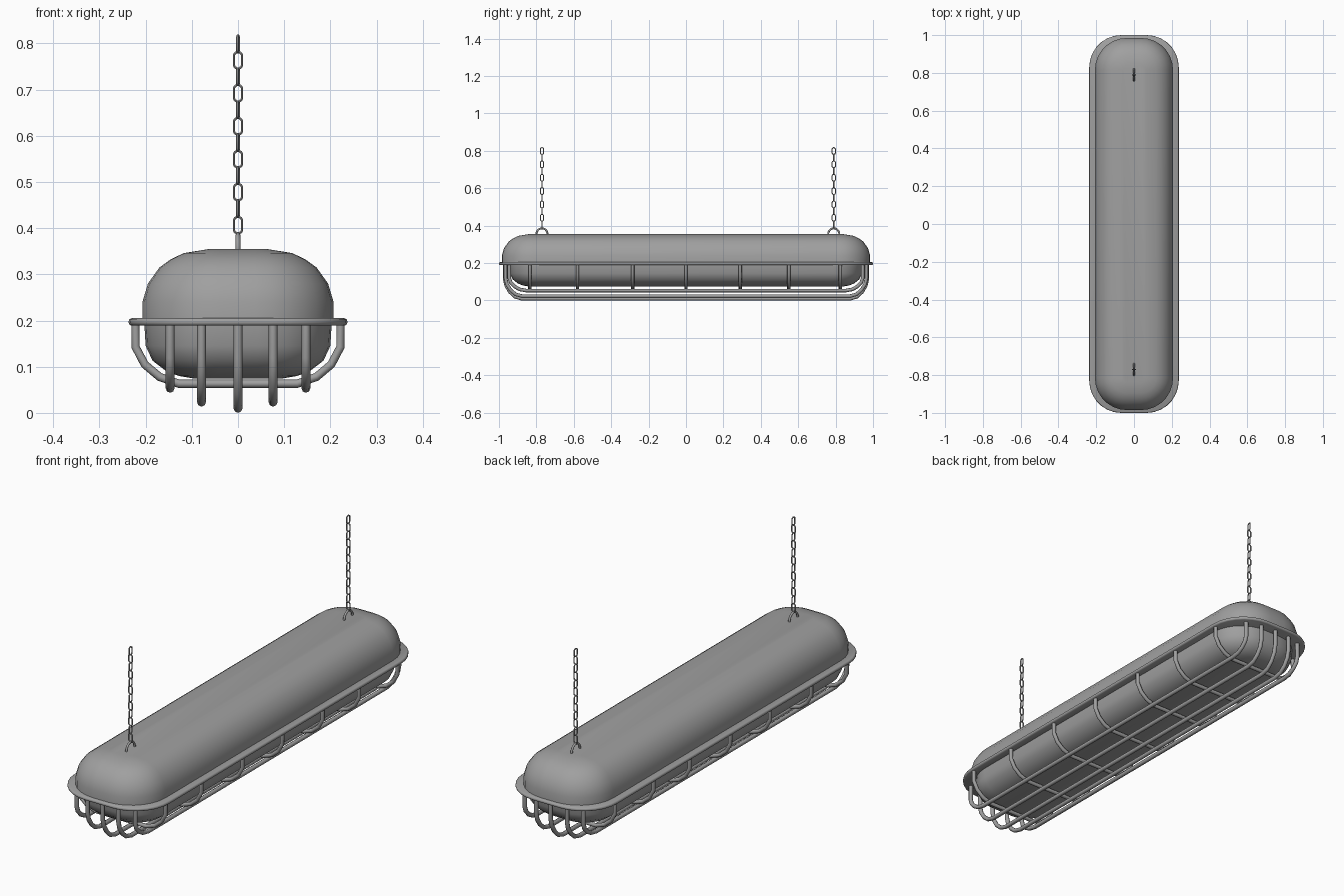
import bpy, bmesh, math
from mathutils import Vector

if "Cube" in bpy.data.objects:
    bpy.data.objects.remove(bpy.data.objects["Cube"])

grey = bpy.data.materials.new("painted grey metal")
grey.diffuse_color = (0.35, 0.35, 0.35, 1)
grey.use_nodes = True
grey.node_tree.nodes["Principled BSDF"].inputs["Base Color"].default_value = grey.diffuse_color


def add_mesh(name, mesh, angle=40):
    mesh.materials.clear()
    mesh.materials.append(grey)
    obj = bpy.data.objects.new(name, mesh)
    bpy.context.collection.objects.link(obj)
    bpy.ops.object.select_all(action='DESELECT')
    obj.select_set(True)
    bpy.context.view_layer.objects.active = obj
    bpy.ops.object.shade_smooth_by_angle(angle=math.radians(angle))
    return obj


def rounded_rect(hx, hy, r, z, seg=7):
    pts = []
    for sx, sy, start in ((1, 1, 0), (-1, 1, 90), (-1, -1, 180), (1, -1, 270)):
        for i in range(seg + 1):
            a = math.radians(start + 90 * i / seg)
            pts.append((sx * (hx - r) + r * math.cos(a),
                        sy * (hy - r) + r * math.sin(a), z))
    return pts


def rounded_shell(name, hx, hy, r, profile, angle=40):
    """Stack inset rounded rectangles; profile holds (inset, z)."""
    bm = bmesh.new()
    rings = [[bm.verts.new(p) for p in rounded_rect(hx - d, hy - d, max(r - d, 0.02), z)]
             for d, z in profile]
    n = len(rings[0])
    for a, b in zip(rings, rings[1:]):
        for i in range(n):
            j = (i + 1) % n
            bm.faces.new((a[i], a[j], b[j], b[i]))
    bm.faces.new(rings[0][::-1])
    bm.faces.new(rings[-1])
    bmesh.ops.recalc_face_normals(bm, faces=bm.faces)
    mesh = bpy.data.meshes.new(name)
    bm.to_mesh(mesh)
    bm.free()
    return add_mesh(name, mesh, angle)


def tube(name, paths, radius, cyclic=False, res=2):
    """Sweep a round section along one or more paths."""
    cu = bpy.data.curves.new(name, 'CURVE')
    cu.dimensions = '3D'
    cu.bevel_depth = radius
    cu.bevel_resolution = res
    cu.use_fill_caps = not cyclic
    for path in paths:
        sp = cu.splines.new('POLY')
        sp.points.add(len(path) - 1)
        for p, co in zip(sp.points, path):
            p.co = (*co, 1)
        sp.use_cyclic_u = cyclic
    tmp = bpy.data.objects.new(name + "_path", cu)
    bpy.context.collection.objects.link(tmp)
    bpy.context.view_layer.update()
    mesh = bpy.data.meshes.new_from_object(
        tmp.evaluated_get(bpy.context.evaluated_depsgraph_get()))
    bpy.data.objects.remove(tmp)
    return add_mesh(name, mesh, 50)


# Housing, rim and lamp cover
rounded_shell("housing", 0.207, 0.985, 0.17,
              [(0, 0.195), (0, 0.24), (0.012, 0.28), (0.037, 0.315),
               (0.062, 0.333), (0.09, 0.346), (0.145, 0.355)])
rounded_shell("rim", 0.237, 1.0, 0.17,
              [(0.006, 0.189), (0.001, 0.192), (0, 0.197), (0.001, 0.202), (0.006, 0.205)], 50)
rounded_shell("lamp_cover", 0.203, 0.945, 0.16,
              [(0, 0.195), (0.003, 0.145), (0.018, 0.113), (0.048, 0.09),
               (0.075, 0.08), (0.11, 0.074)])

# Cage bars across the lamp
half = [(0.222, 0.195), (0.222, 0.143), (0.202, 0.105), (0.17, 0.078), (0.128, 0.063)]
section = [(-x, z) for x, z in half] + half[::-1]
tube("cage_cross_bars",
     [[(x, y, z) for x, z in section]
      for y in (-0.835, -0.58, -0.285, 0, 0.29, 0.55, 0.825)], 0.009)

# Cage bars along the lamp: x, end y, bottom z
bars = []
for x, ye, zb in ((-0.147, 0.945, 0.053), (-0.079, 0.965, 0.023), (0, 0.97, 0.0095),
                  (0.076, 0.965, 0.023), (0.147, 0.945, 0.053)):
    h = 0.12 - zb
    end = [(ye, 0.195), (ye, 0.12), (ye - 0.008, zb + h * 0.65),
           (ye - 0.028, zb + h * 0.33), (ye - 0.055, zb + h * 0.1), (ye - 0.09, zb)]
    line = [(-y, z) for y, z in end] + end[::-1]
    bars.append([(x, y, z) for y, z in line])
tube("cage_long_bars", bars, 0.0095)

# Hanging loops and chains
for side, yc in (("front", -0.77), ("back", 0.79)):
    loop = [(0, yc + 0.03 * math.cos(a), 0.354 + 0.032 * math.sin(a))
            for a in (math.pi * i / 10 for i in range(-1, 12))]
    tube(side + "_loop", [loop], 0.005)
    links = []
    for k in range(12):
        zc = 0.4065 + 0.0357 * k
        turn = math.radians(0 if k % 2 == 0 else 82)
        link = []
        for i in range(12):
            a = 2 * math.pi * (i + 0.5) / 12
            w = 0.009 * math.cos(a)
            z = 0.009 * math.sin(a) + math.copysign(0.009, math.sin(a))
            link.append((w * math.cos(turn), yc + w * math.sin(turn), zc + z))
        links.append(link)
    tube(side + "_chain", links, 0.003, cyclic=True, res=1)
